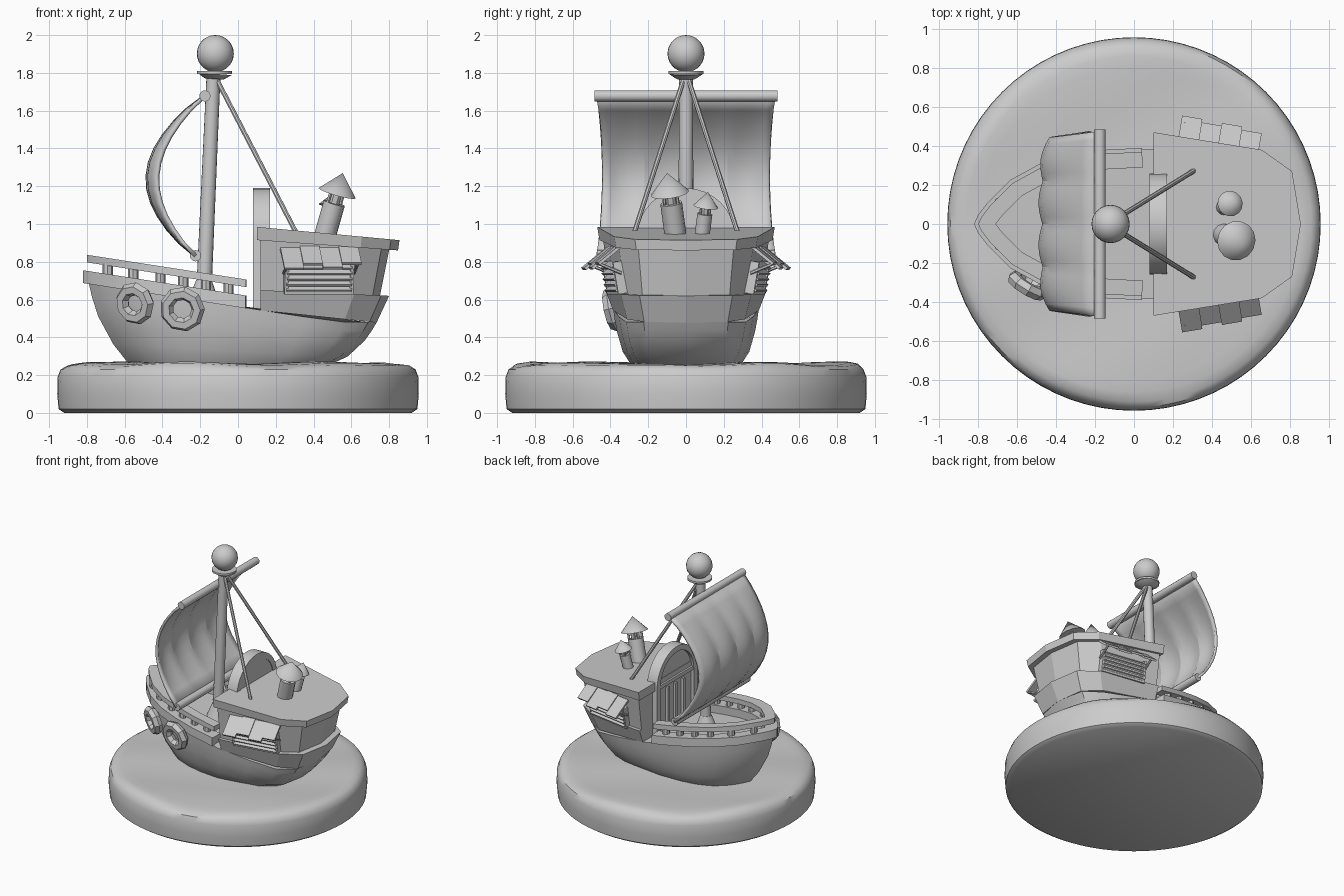
import bpy, bmesh, math
from mathutils import Vector, Matrix

cube = bpy.data.objects.get("Cube")
if cube:
    bpy.data.objects.remove(cube, do_unlink=True)

grey = bpy.data.materials.new("plain grey")
grey.use_nodes = True
grey.diffuse_color = (0.6, 0.6, 0.6, 1)
grey.node_tree.nodes["Principled BSDF"].inputs["Base Color"].default_value = (0.6, 0.6, 0.6, 1)


def finish(name, bm, smooth=None):
    """Turn a bmesh into a named object, smooth below the given angle."""
    bmesh.ops.recalc_face_normals(bm, faces=bm.faces)
    mesh = bpy.data.meshes.new(name)
    bm.to_mesh(mesh)
    bm.free()
    mesh.materials.append(grey)
    ob = bpy.data.objects.new(name, mesh)
    bpy.context.collection.objects.link(ob)
    if smooth:
        bpy.ops.object.select_all(action='DESELECT')
        ob.select_set(True)
        bpy.context.view_layer.objects.active = ob
        bpy.ops.object.shade_smooth_by_angle(angle=math.radians(smooth))
    return ob


def loft(name, rings, smooth=None, caps=True):
    """Skin closed rings that share a point count."""
    bm = bmesh.new()
    loops = [[bm.verts.new(p) for p in ring] for ring in rings]
    n = len(loops[0])
    for low, high in zip(loops, loops[1:]):
        for i in range(n):
            j = (i + 1) % n
            bm.faces.new((low[i], low[j], high[j], high[i]))
    if caps:
        bm.faces.new(loops[0])
        bm.faces.new(loops[-1])
    return finish(name, bm, smooth)


def rod(name, a, b, r0, r1=None, sides=12, smooth=40):
    a, b = Vector(a), Vector(b)
    turn = (b - a).to_track_quat('Z', 'Y').to_matrix().to_4x4()
    bm = bmesh.new()
    bmesh.ops.create_cone(bm, cap_ends=True, segments=sides, radius1=r0,
                          radius2=r0 if r1 is None else r1, depth=(b - a).length,
                          matrix=Matrix.Translation((a + b) / 2) @ turn)
    bmesh.ops.remove_doubles(bm, verts=bm.verts, dist=0.0001)
    return finish(name, bm, smooth)


def box(name, size, matrix):
    bm = bmesh.new()
    bmesh.ops.create_cube(bm, size=1, matrix=matrix @ Matrix.Diagonal((*size, 1)))
    return finish(name, bm)


def both_sides(half):
    """Mirror a half outline whose last point may lie on the centre line."""
    back = [(x, -y) for x, y in reversed(half) if y > 0]
    return half + back


def sheer(x):
    return max(0.48, 0.69 - 0.155 * (x + 0.82))


# Round sea base with a gently rolling top
SEG = 72
profile = [(0.92, 0), (0.95, 0.02), (0.957, 0.1), (0.955, 0.19), (0.94, 0.23),
           (0.91, 0.252), (0.86, 0.26)] + [(0.8 - 0.1 * i, 0.26) for i in range(8)] + [(0.02, 0.26)]
rings = []
for k, (r, z) in enumerate(profile):
    ring = []
    for i in range(SEG):
        a = 2 * math.pi * i / SEG
        x, y = r * math.cos(a), r * math.sin(a)
        wave = 0.006 * (math.sin(7 * x + 3 * y) + math.sin(8 * y - 4 * x + 1)) if k > 4 else 0
        ring.append((x, y, z + wave))
    rings.append(ring)
loft("sea_base", rings, 40)

# Hull: one plan outline scaled through five levels (height share, bow, stern, half beam)
hull_plan = [(0, 0), (0.03, 0.2), (0.06, 0.35), (0.1, 0.5), (0.15, 0.64), (0.2, 0.75),
             (0.3, 0.88), (0.42, 0.96), (0.58, 1), (0.75, 0.92), (0.89, 0.82), (0.97, 0.58), (1, 0)]
levels = [(0, -0.5, 0.36, 0.24), (0.15, -0.585, 0.46, 0.29), (0.35, -0.66, 0.58, 0.335),
          (0.65, -0.74, 0.67, 0.365), (0.85, -0.772, 0.71, 0.378), (1, -0.79, 0.735, 0.385)]
rings = []
for share, bow, stern, beam in levels:
    ring = []
    for u, w in both_sides(hull_plan):
        x = bow + (stern - bow) * u
        ring.append((x, w * beam, 0.2 + share * (sheer(x) - 0.2)))
    rings.append(ring)
loft("hull", rings, 35)

# Gunwale and rail: strips that follow the bow
edge = [(0.04, 0.39), (-0.15, 0.38), (-0.32, 0.355), (-0.48, 0.31), (-0.635, 0.225),
        (-0.75, 0.11), (-0.80, 0.045), (-0.82, 0)]


def inset(path, d):
    out = []
    for i, p in enumerate(path):
        p = Vector(p)
        t0 = (p - Vector(path[i - 1])).normalized() if i else None
        t1 = (Vector(path[i + 1]) - p).normalized() if i + 1 < len(path) else t0
        t = ((t0 or t1) + t1).normalized()
        out.append(p + Vector((-t.y, t.x)) * d / max(0.8, t.dot(t1)))
    return out


def strip(name, d0, d1, low, high):
    full = both_sides(edge)
    outer, inner = inset(full, d0), inset(full, d1)
    rings = [[(q.x, q.y, sheer(q.x) + h) for q, h in
              ((o, low), (o, high), (i, high), (i, low))] for o, i in zip(outer, inner)]
    loft(name, rings, 30)


strip("gunwale", 0, 0.1, -0.003, 0.065)
strip("rail", 0.02, 0.1, 0.11, 0.15)


def edge_y(x):
    for (x0, y0), (x1, y1) in zip(edge, edge[1:]):
        if x1 <= x <= x0:
            return y1 + (y0 - y1) * (x - x1) / (x0 - x1)


for side in (1, -1):
    for x in (-0.69, -0.555, -0.41, -0.29, -0.17, -0.05):
        y = side * (edge_y(x) - 0.06)
        rod("rail_post", (x, y, sheer(x) + 0.05), (x, y, sheer(x) + 0.12), 0.027, sides=8)

# Stern cabin: band, walls and roof share one outline
cabin_plan = both_sides([(0.1, 0.47), (0.655, 0.38), (0.81, 0.27), (0.855, 0)])


def cabin_ring(kx, ky, z0, slope, front=0.12):
    pts = [(max(front, 0.1 + (x - 0.1) * kx), y * ky) for x, y in cabin_plan]
    return [(x, y, z0 + slope * x) for x, y in pts]


loft("stern_band", [cabin_ring(0.84, 0.82, 0.555, -0.105), cabin_ring(0.927, 0.91, 0.655, -0.044)])
loft("cabin_walls", [cabin_ring(0.86, 0.85, 0.64, -0.044), cabin_ring(0.93, 0.935, 0.93, -0.073)])
loft("cabin_roof", [cabin_ring(0.99, 0.975, 0.922, -0.073, 0.1), cabin_ring(1, 1, 0.994, -0.093, 0.1)])


# Arched doorway facing the bow
def arch(r, x, foot):
    curve = [(x, r * math.cos(math.pi * i / 16), 0.93 + r * math.sin(math.pi * i / 16)) for i in range(17)]
    return [(x, r, foot)] + curve + [(x, -r, foot)]


loft("arch_frame", [arch(0.215, 0.17, 0.545), arch(0.26, 0.17, 0.545), arch(0.26, 0.08, 0.545),
                    arch(0.215, 0.08, 0.545), arch(0.215, 0.17, 0.545)], 30, caps=False)
loft("arch_door", [arch(0.22, 0.105, 0.545), arch(0.22, 0.165, 0.545)], 30)
box("door_lintel", (0.03, 0.44, 0.03), Matrix.Translation((0.1, 0, 0.93)))
for y in (-0.1, 0, 0.1):
    box("door_batten", (0.03, 0.025, 0.3), Matrix.Translation((0.1, y, 0.74)))

# Side windows with slats and plank awnings
for side in (1, -1):
    wall = (Matrix.Diagonal((1, side, 1, 1)) @ Matrix.Translation((0.12, 0.42, 0.72))
            @ Matrix.Rotation(math.radians(-9.5), 4, 'Z') @ Matrix.Rotation(math.radians(-10), 4, 'X'))
    for x in (0.135, 0.485):
        box("window_jamb", (0.02, 0.05, 0.17), wall @ Matrix.Translation((x, 0.01, 0)))
    box("window_sill", (0.37, 0.05, 0.015), wall @ Matrix.Translation((0.31, 0.01, -0.08)))
    for i in range(5):
        box("window_slat", (0.35, 0.055, 0.012), wall @ Matrix.Translation((0.31, 0.02, -0.055 + 0.03 * i))
            @ Matrix.Rotation(math.radians(-30), 4, 'X'))
    for i, (length, lift) in enumerate(((0.17, 0), (0.145, 0.008), (0.165, 0), (0.14, 0.008))):
        box("awning_plank", (0.105, length, 0.016), wall
            @ Matrix.Translation((0.155 + 0.104 * i, 0, 0.145 + lift))
            @ Matrix.Rotation(math.radians(-29), 4, 'X') @ Matrix.Translation((0, length / 2 - 0.01, 0)))
    for x in (0.125, 0.5):
        start, end = wall @ Vector((x, 0, 0.02)), wall @ Vector((x, 0.11, 0.09))
        rod("awning_bracket", start, end, 0.009, sides=6)

# Mast with foot, dish and ball
rod("mast", (-0.187, 0, 0.5), (-0.13, 0, 1.78), 0.041, 0.037, 16)
rod("mast_foot", (-0.185, 0, 0.55), (-0.18, 0, 0.7), 0.1, 0.042, 12)
rod("mast_dish", (-0.127, 0, 1.768), (-0.125, 0, 1.795), 0.05, 0.092, 16)
rod("dish_rim", (-0.125, 0, 1.795), (-0.125, 0, 1.81), 0.092, sides=16)
rod("mast_spike", (-0.125, 0, 1.78), (-0.12, 0, 1.84), 0.015)
bm = bmesh.new()
bmesh.ops.create_uvsphere(bm, u_segments=24, v_segments=14, radius=0.098,
                          matrix=Matrix.Translation((-0.12, 0, 1.902)))
finish("mast_ball", bm, 60)

# Yards, and a billowing sail in four panels
rod("upper_yard", (-0.175, -0.485, 1.678), (-0.175, 0.485, 1.678), 0.03)
rod("lower_yard", (-0.225, -0.47, 0.832), (-0.225, 0.47, 0.832), 0.03)
COLS, ROWS = 24, 12
bm = bmesh.new()
grid = []
for j in range(ROWS + 1):
    t = j / ROWS
    swell = max(0, math.sin(math.pi * t)) ** 0.85
    row = []
    for i in range(COLS + 1):
        v = 2 * i / COLS - 1
        belly = 0.26 + 0.02 * abs(math.sin(2 * math.pi * v)) - 0.035 * v ** 4
        row.append(bm.verts.new((-0.175 - 0.05 * t - belly * swell,
                                 v * (0.475 - 0.035 * swell), 1.678 - 0.846 * t)))
    grid.append(row)
for j in range(ROWS):
    for i in range(COLS):
        bm.faces.new((grid[j][i], grid[j + 1][i], grid[j + 1][i + 1], grid[j][i + 1]))
sail = finish("sail", bm, 22)
thick = sail.modifiers.new("thickness", 'SOLIDIFY')
thick.thickness = 0.02
thick.offset = 0

# Stays from the mast head to the cabin roof
for side in (1, -1):
    rod("stay", (-0.11, side * 0.015, 1.76), (0.31, side * 0.275, 0.95), 0.013, sides=8)

# Two leaning chimneys with cone caps
for foot, tip, r, brim in (((0.45, -0.05, 0.9), (0.555, -0.1, 1.27), 0.058, 0.102),
                           ((0.45, 0.08, 0.9), (0.51, 0.115, 1.17), 0.04, 0.066)):
    foot, tip = Vector(foot), Vector(tip)
    rod("chimney_pipe", foot, foot.lerp(tip, 0.57), r, sides=12)
    rod("chimney_neck", foot.lerp(tip, 0.55), foot.lerp(tip, 0.75), r * 0.6, sides=8)
    for k in range(4):
        a = math.pi * (k / 2 + 0.25)
        out = Vector((math.cos(a), math.sin(a), 0)) * r * 0.85
        rod("cap_leg", foot.lerp(tip, 0.55) + out, foot.lerp(tip, 0.74) + out, r * 0.16, sides=6)
    rod("chimney_cap", foot.lerp(tip, 0.71), tip, brim, 0, 14)

# Faceted life rings hung on the right side of the hull
for spot, out, radius in (((-0.545, -0.315, 0.58), (-0.5, -0.83, -0.2), 0.079),
                          ((-0.295, -0.385, 0.55), (-0.2, -0.95, -0.2), 0.086)):
    turn = Vector(out).to_track_quat('Z', 'Y').to_euler()
    bpy.ops.mesh.primitive_torus_add(major_segments=9, minor_segments=6, major_radius=radius,
                                     minor_radius=0.036, location=spot, rotation=turn)
    ring = bpy.context.object
    ring.name = "life_ring"
    ring.data.materials.append(grey)
